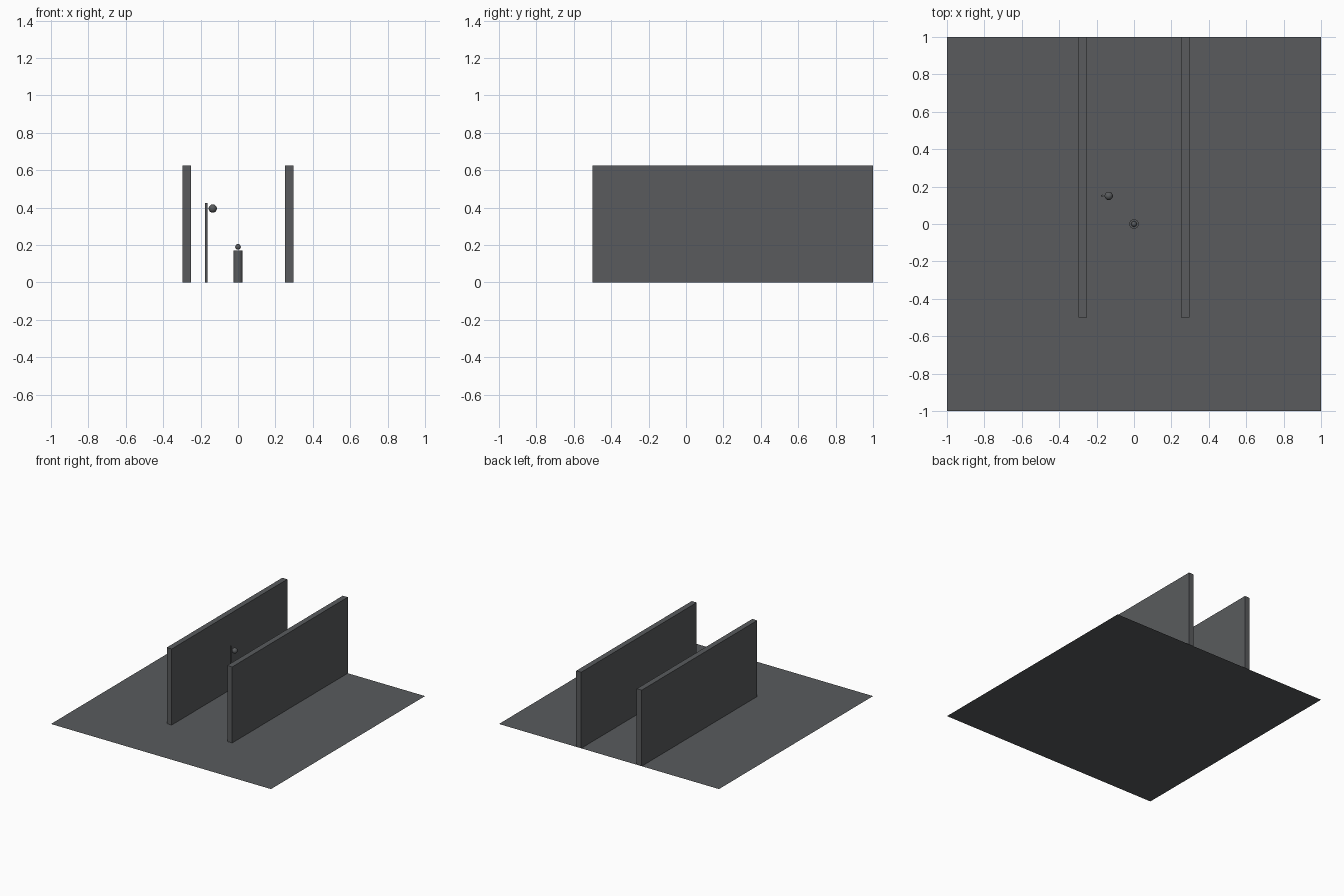
import bpy

cube = bpy.data.objects.get("Cube")
if cube:
    bpy.data.objects.remove(cube, do_unlink=True)

GREY = (0.1, 0.105, 0.11, 1)
grey = bpy.data.materials.new("slate grey")
grey.use_nodes = True
grey.diffuse_color = GREY
grey.node_tree.nodes["Principled BSDF"].inputs["Base Color"].default_value = GREY


def finish(name, smooth=False):
    ob = bpy.context.object
    ob.name = name
    ob.data.materials.append(grey)
    if smooth:
        bpy.ops.object.shade_smooth_by_angle()
    return ob


def box(name, size, loc):
    bpy.ops.mesh.primitive_cube_add(size=1, location=loc)
    bpy.context.object.scale = size
    bpy.ops.object.transform_apply(location=False, rotation=False, scale=True)
    return finish(name)


def post(name, radius, height, x, y, sides):
    bpy.ops.mesh.primitive_cylinder_add(vertices=sides, radius=radius, depth=height,
                                        location=(x, y, height / 2))
    return finish(name, True)


def ball(name, radius, loc):
    bpy.ops.mesh.primitive_uv_sphere_add(segments=32, ring_count=16, radius=radius, location=loc)
    return finish(name, True)


# Thin ground sheet
bpy.ops.mesh.primitive_plane_add(size=2)
finish("ground")

# Two long corridor walls, open at the front and flush with the back edge
for side, x in (("left", 0.275), ("right", -0.275)):
    box(side + "_wall", (0.045, 1.5, 0.625), (x, 0.25, 0.3125))

# Standing figure: round body with a small floating head
post("figure_body", 0.025, 0.17, 0, 0, 32)
ball("figure_head", 0.015, (0, 0, 0.19))

# Lamp post with a round lamp beside its top
post("lamp_post", 0.0065, 0.425, -0.17, 0.15, 16)
ball("lamp", 0.022, (-0.135, 0.15, 0.395))
